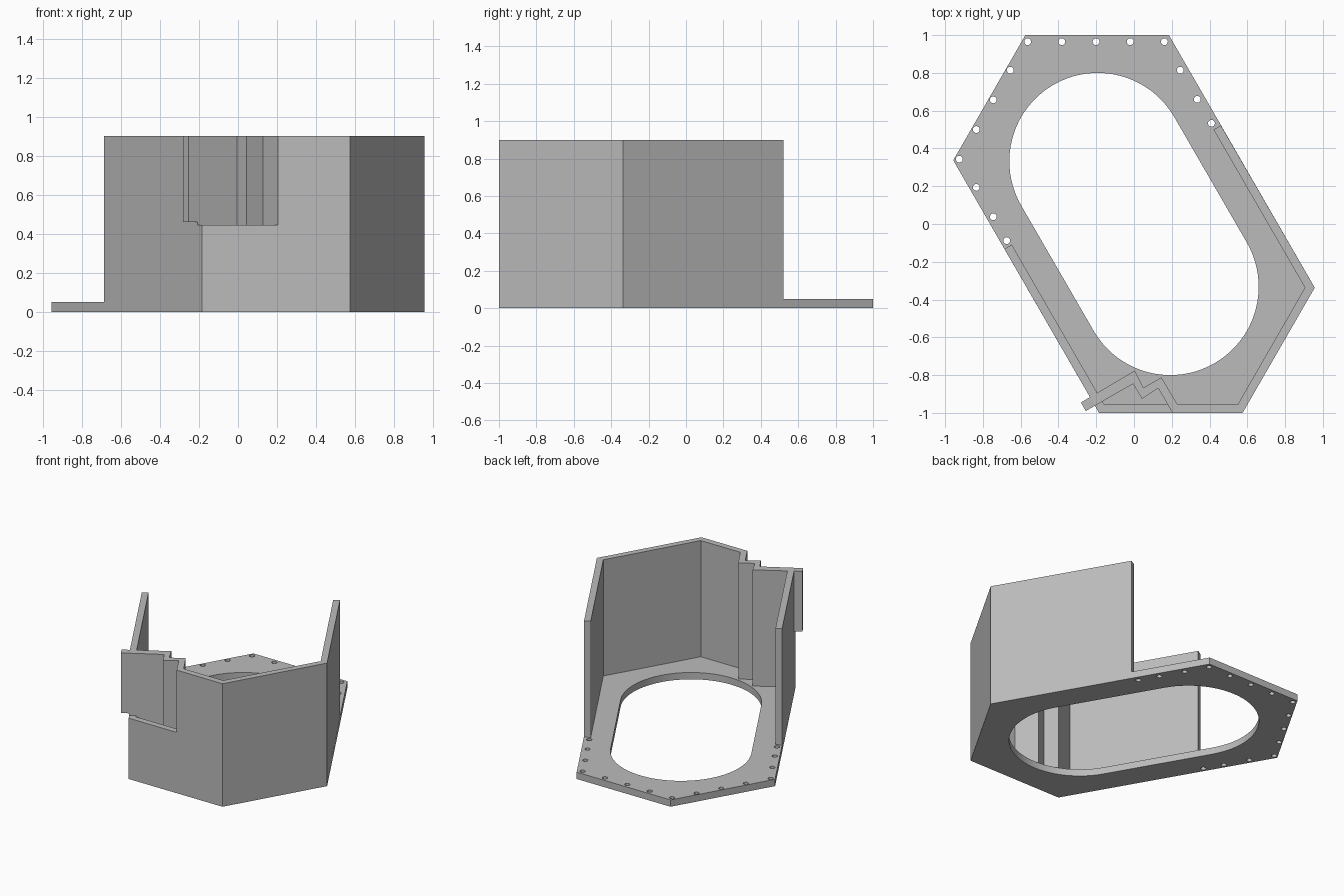
import bpy, bmesh, math
from mathutils import Vector

if "Cube" in bpy.data.objects:
    bpy.data.objects.remove(bpy.data.objects["Cube"])

grey = bpy.data.materials.new("plain grey")
grey.diffuse_color = (0.5, 0.5, 0.5, 1)
grey.use_nodes = True
grey.node_tree.nodes["Principled BSDF"].inputs["Base Color"].default_value = grey.diffuse_color


def prism(name, outline, z0, z1, holes=()):
    """Extrude a closed outline, with optional holes, from z0 to z1."""
    bm = bmesh.new()
    edges = []
    for loop in (outline, *holes):
        vs = [bm.verts.new((x, y, z0)) for x, y in loop]
        edges += [bm.edges.new((vs[i - 1], vs[i])) for i in range(len(vs))]
    bmesh.ops.triangle_fill(bm, edges=edges, use_beauty=True)
    ext = bmesh.ops.extrude_face_region(bm, geom=bm.faces[:], use_keep_orig=True)
    top = [g for g in ext["geom"] if isinstance(g, bmesh.types.BMVert)]
    bmesh.ops.translate(bm, verts=top, vec=(0, 0, z1 - z0))
    bmesh.ops.recalc_face_normals(bm, faces=bm.faces[:])
    me = bpy.data.meshes.new(name)
    bm.to_mesh(me)
    bm.free()
    me.materials.append(grey)
    ob = bpy.data.objects.new(name, me)
    bpy.context.collection.objects.link(ob)
    return ob


def arc(cx, cy, r, a0, a1, n):
    return [(cx + r * math.cos(math.radians(a0 + (a1 - a0) * i / n)),
             cy + r * math.sin(math.radians(a0 + (a1 - a0) * i / n))) for i in range(n + 1)]


def combine(target, other, operation):
    mod = target.modifiers.new("combine", 'BOOLEAN')
    mod.operation, mod.solver, mod.object = operation, 'EXACT', other
    bpy.context.view_layer.objects.active = target
    bpy.ops.object.modifier_apply(modifier=mod.name)
    bpy.data.objects.remove(other)


HEIGHT, FLOOR, WALL = 0.9, 0.05, 0.045

# Base plate: stretched hexagon with a slot opening and a row of screw holes
hexagon = [(-0.575, 1), (0.185, 1), (0.957, -0.337), (0.575, -1), (-0.185, -1), (-0.957, 0.337)]
slot = arc(-0.192, 0.332, 0.468, 30, 210, 40) + arc(0.192, -0.332, 0.468, 210, 390, 40)
centres = [(-0.563 + 0.181 * i, 0.965) for i in range(5)]
centres += [(0.245, 0.814), (0.335, 0.66), (0.41, 0.533)]
centres += [(-0.655 - 0.09 * i, 0.814 - 0.157 * i) for i in range(4)]
centres += [(-0.835, 0.194), (-0.745, 0.038), (-0.674, -0.088)]
screw_holes = [arc(x, y, 0.018, 0, 345, 23) for x, y in centres]
housing = prism("housing", hexagon, 0, FLOOR, [slot, *screw_holes])

# Wall: follows the hexagon's front and sides, offset inwards
k = WALL * math.tan(math.radians(30))
side = Vector((-0.5, 0.866))
inward = Vector((0.866, 0.5)) * WALL
right_end, left_end = Vector((0.46, 0.522)), Vector((-0.686, -0.132))
wall_outline = [right_end, hexagon[2], hexagon[3], hexagon[4], left_end, left_end + inward,
                (-0.185 + k, -1 + WALL), (0.575 - k, -1 + WALL),
                (0.957 - WALL / 0.866, -0.337), right_end - inward]
wall = prism("wall", wall_outline, 0.02, HEIGHT)

# Notch in the wall in front of the zigzag panel
front_line = [(-0.255, -0.99), (-0.005, -0.846), (0.043, -0.926), (0.128, -0.869), (0.204, -1)]
back_line = [(0.23, -0.955), (0.145, -0.812), (0.05, -0.867), (0.004, -0.776), (-0.281, -0.945)]
notch = prism("notch_cutter", front_line + [(0.204, -1.1), (-0.255, -1.1)], 0.445, 1.0)
combine(wall, notch, 'DIFFERENCE')
combine(housing, wall, 'UNION')

# Zigzag panel inside the wall, and the tab that sticks out through the wall
def along(a, b, t):
    return tuple(Vector(a).lerp(Vector(b), t))

front_mid = along(front_line[0], front_line[1], 0.22)
back_mid = along(back_line[4], back_line[3], 0.22)
panel = prism("zigzag_panel", [front_mid] + front_line[1:] + back_line[:4] + [back_mid],
              0.02, HEIGHT)
tab = prism("panel_tab", [front_line[0], front_mid, back_mid, back_line[4]], 0.46, HEIGHT)
combine(housing, panel, 'UNION')
combine(housing, tab, 'UNION')

# Merge flat regions, then smooth only the round openings
bm = bmesh.new()
bm.from_mesh(housing.data)
bmesh.ops.remove_doubles(bm, verts=bm.verts[:], dist=0.0003)
bmesh.ops.dissolve_limit(bm, angle_limit=0.005, verts=bm.verts[:], edges=bm.edges[:])
bmesh.ops.triangulate(bm, faces=[f for f in bm.faces if len(f.verts) > 4])
bm.to_mesh(housing.data)
bm.free()
housing.select_set(True)
bpy.context.view_layer.objects.active = housing
bpy.ops.object.shade_smooth_by_angle(angle=math.radians(25))
